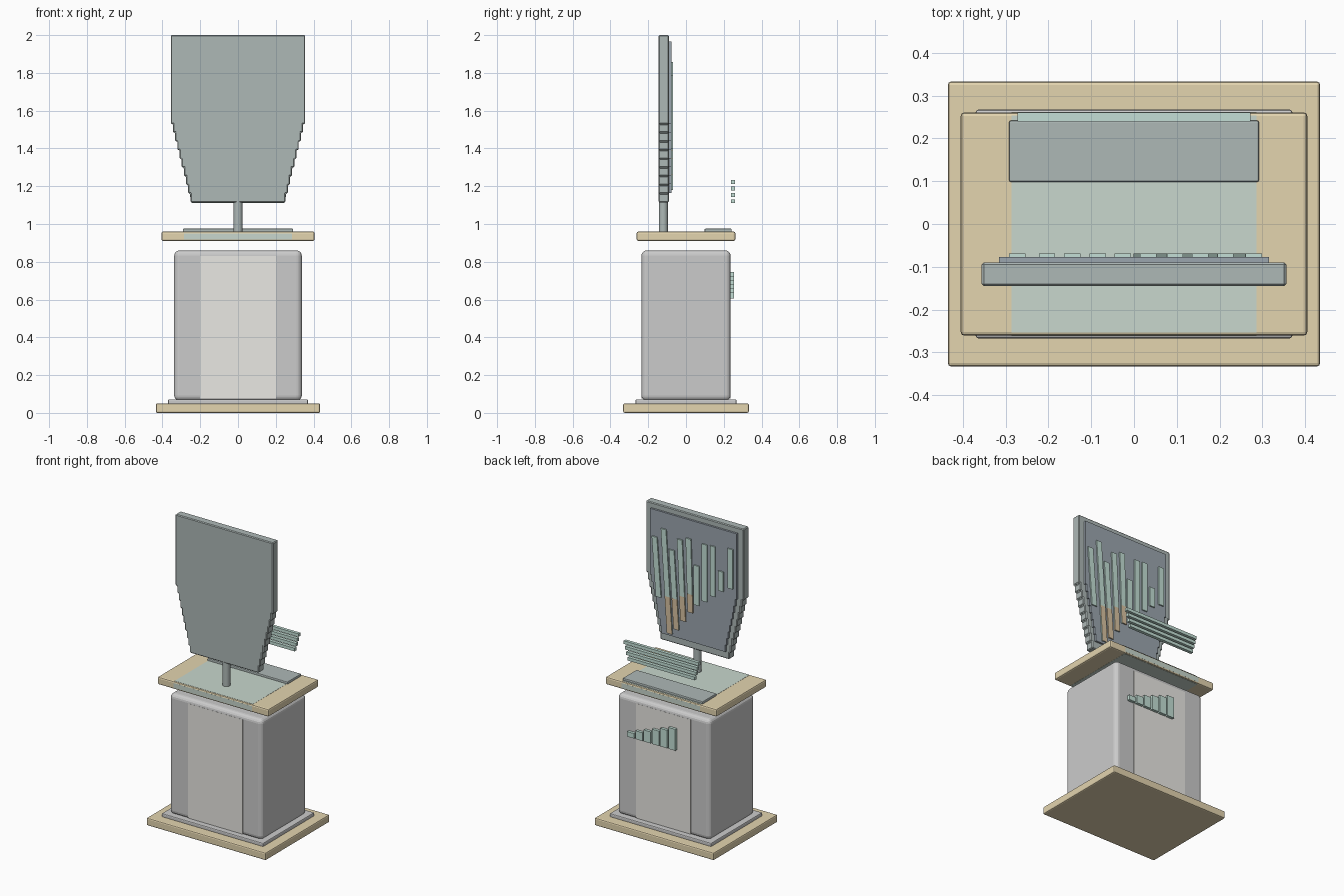
import bpy, bmesh, math
from mathutils import Matrix

if "Cube" in bpy.data.objects:
    bpy.data.objects.remove(bpy.data.objects["Cube"])


def material(name, rgb):
    m = bpy.data.materials.new(name)
    m.diffuse_color = (*rgb, 1)
    m.use_nodes = True
    m.node_tree.nodes["Principled BSDF"].inputs["Base Color"].default_value = m.diffuse_color
    return m


TAN = material("tan", (0.77, 0.66, 0.43))
SLATE = material("slate", (0.42, 0.48, 0.47))
DARK = material("dark_slate", (0.33, 0.38, 0.43))
TEAL = material("teal", (0.55, 0.74, 0.67))
SAGE = material("sage", (0.58, 0.68, 0.61))
ORANGE = material("orange", (0.70, 0.55, 0.36))
CREAM = material("cream", (0.82, 0.81, 0.77))
SILVER = material("silver", (0.80, 0.80, 0.81))


def finish(name, bm, mat, bevel=0, segments=2):
    bmesh.ops.recalc_face_normals(bm, faces=bm.faces)
    me = bpy.data.meshes.new(name)
    bm.to_mesh(me)
    bm.free()
    me.materials.append(mat)
    ob = bpy.data.objects.new(name, me)
    bpy.context.collection.objects.link(ob)
    if bevel:
        mod = ob.modifiers.new("bevel", 'BEVEL')
        mod.width, mod.segments = bevel, segments
    return ob


def box(name, x, y, z, mat, bevel=0, segments=2):
    """Box from (min, max) ranges on each axis."""
    bm = bmesh.new()
    size = [b - a for a, b in (x, y, z)]
    mid = [(a + b) / 2 for a, b in (x, y, z)]
    bmesh.ops.create_cube(bm, size=1, matrix=Matrix.Translation(mid) @ Matrix.Diagonal((*size, 1)))
    return finish(name, bm, mat, bevel, segments)


def slab(name, points, y0, y1, mat, bevel=0):
    """Outline in x/z extruded along y."""
    bm = bmesh.new()
    face = bm.faces.new([bm.verts.new((x, y0, z)) for x, z in points])
    out = bmesh.ops.extrude_face_region(bm, geom=[face])
    verts = [v for v in out["geom"] if isinstance(v, bmesh.types.BMVert)]
    bmesh.ops.translate(bm, verts=verts, vec=(0, y1 - y0, 0))
    return finish(name, bm, mat, bevel, 1)


def stepped_outline(top, knee, bottom, wide, narrow, steps):
    """Straight upper half, stair-stepped taper below, mirrored in x."""
    right = [(wide, top), (wide, knee)]
    h = (knee - bottom) / steps
    for i in range(steps):
        w = wide + (narrow - wide) * (i + 1) / steps
        right += [(w, knee - i * h), (w, knee - (i + 1) * h)]
    return right + [(-x, z) for x, z in reversed(right)]


# Floor plate, plinth and cabinet
box("floor_plate", (-.435, .435), (-.333, .333), (0, .05), TAN, .008)
box("plinth", (-.37, .37), (-.267, .267), (.045, .072), SILVER, .006)
box("cabinet", (-.338, .338), (-.236, .236), (.065, .86), SILVER, .028, 4)
box("cabinet_panel", (-.2, .2), (-.2368, .2368), (.075, .83), CREAM)

# Floating counter with a coloured centre strip
box("counter", (-.405, .405), (-.261, .261), (.91, .96), TAN, .009)
box("counter_strip", (-.286, .286), (-.2615, .2615), (.919, .951), SAGE)
box("counter_strip_top", (-.286, .286), (-.253, .253), (.909, .961), SAGE)
box("tray", (-.292, .292), (.098, .242), (.955, .975), SLATE, .005)

# Neck
bm = bmesh.new()
bmesh.ops.create_cone(bm, cap_ends=True, segments=32, radius1=.024, radius2=.024, depth=.19,
                      matrix=Matrix.Translation((0, -.12, 1.045)))
neck = finish("neck", bm, SLATE)
bpy.context.view_layer.objects.active = neck
neck.select_set(True)
bpy.ops.object.shade_smooth_by_angle()

# Shield-shaped board and its raised rear panel
slab("board", stepped_outline(2.0, 1.53, 1.115, .356, .252, 9), -.145, -.09, SLATE, .005)
slab("board_panel", stepped_outline(1.965, 1.53, 1.165, .315, .232, 8), -.091, -.077, DARK)

# Vertical bars on the rear panel: x, bottom, top, lean
bars = [(.28, 1.40, 1.79, .03), (.214, 1.18, 1.858, .045), (.155, 1.22, 1.735, .035),
        (.096, 1.29, 1.82, .025), (.033, 1.36, 1.843, .015), (-.026, 1.42, 1.68, 0),
        (-.085, 1.46, 1.836, 0), (-.144, 1.51, 1.84, 0), (-.203, 1.56, 1.69, 0),
        (-.273, 1.595, 1.856, 0)]
for i, (x, low, top, lean) in enumerate(bars):
    w = .019
    slab(f"panel_bar_{i}", [(x - w, top), (x + w, top), (x + w - lean, low), (x - w - lean, low)],
         -.08, -.069, TEAL)
    if 0 < i < 5:
        mid = low + .28 - .04 * i
        k = lean * (top - mid) / (top - low)
        slab(f"panel_bar_tip_{i}", [(x - w - k, mid), (x + w - k, mid), (x + w - lean, low), (x - w - lean, low)],
             -.08, -.0685, ORANGE)

# Horizontal slats floating behind the counter
for i in range(4):
    half, z = .245 + .009 * i, 1.11 + .034 * i
    box(f"rear_slat_{i}", (-half, half), (.239, .26), (z, z + .021), TEAL)

# Rising row of bars on the cabinet back
for i in range(6):
    x = .25 - .06 * i
    box(f"cabinet_bar_{i}", (x - .05, x), (.23, .255), (.605, .638 + .0215 * i), TEAL)
